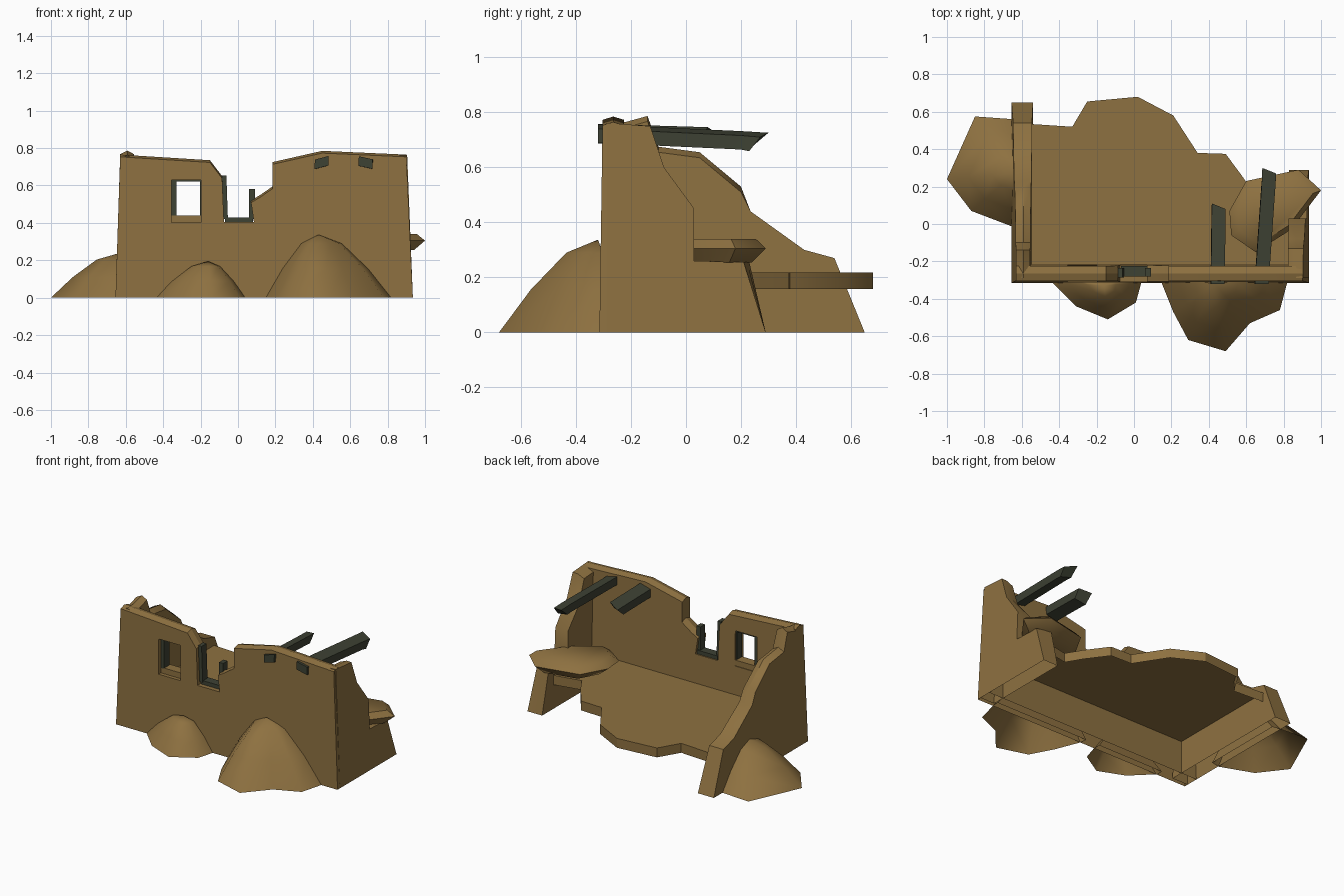
import bpy, bmesh, math

if "Cube" in bpy.data.objects:
    bpy.data.objects.remove(bpy.data.objects["Cube"])


def material(name, rgb):
    m = bpy.data.materials.new(name)
    m.diffuse_color = (*rgb, 1)
    m.use_nodes = True
    m.node_tree.nodes["Principled BSDF"].inputs["Base Color"].default_value = m.diffuse_color
    return m


CLAY = material("mud brick", (0.27, 0.165, 0.052))
WOOD = material("weathered dark wood", (0.048, 0.054, 0.034))


def shade(ob, angle):
    bpy.ops.object.select_all(action='DESELECT')
    bpy.context.view_layer.objects.active = ob
    ob.select_set(True)
    bpy.ops.object.shade_smooth_by_angle(angle=math.radians(angle))


def loft(name, rings, mat, tip=None, angle=32, open_below=None):
    """Skin a stack of equal-length point rings, capped or ending in a tip."""
    bm = bmesh.new()
    rows = [[bm.verts.new(p) for p in r] for r in rings]
    n = len(rows[0])
    for a, b in zip(rows, rows[1:]):
        for i in range(n):
            j = (i + 1) % n
            bm.faces.new((a[i], a[j], b[j], b[i]))
    bm.faces.new(rows[0][::-1])
    if tip:
        t = bm.verts.new(tip)
        for i in range(n):
            bm.faces.new((rows[-1][i], rows[-1][(i + 1) % n], t))
    else:
        bm.faces.new(rows[-1])
    bmesh.ops.recalc_face_normals(bm, faces=bm.faces)
    if open_below is not None:  # leave the underside open
        drop = [f for f in bm.faces if all(v.co.z < open_below for v in f.verts)]
        bmesh.ops.delete(bm, geom=drop, context='FACES')
    me = bpy.data.meshes.new(name)
    bm.to_mesh(me)
    bm.free()
    me.materials.append(mat)
    ob = bpy.data.objects.new(name, me)
    bpy.context.collection.objects.link(ob)
    shade(ob, angle)
    return ob


def box(name, x0, x1, y0, y1, z0, z1, mat, lean=0.0):
    rings = [[(x0 + d, y0, z), (x1 + d, y0, z), (x1 + d, y1, z), (x0 + d, y1, z)]
             for z, d in ((z0, 0), (z1, lean))]
    return loft(name, rings, mat)


def scaled(pts, c, f, z):
    return [(c[0] + (x - c[0]) * f, c[1] + (y - c[1]) * f, z) for x, y in pts]


def worn(profile, amount):
    """Lower the upper edge of a wall profile so its crest is rounded."""
    return [(p, z - amount * (z > 0.5)) for p, z in profile]


# Front wall: broken skyline with a notch where a window has collapsed
front = [(-0.655, 0), (-0.63, 0.765), (-0.15, 0.735), (-0.085, 0.65), (-0.075, 0.405),
         (0.085, 0.405), (0.07, 0.52), (0.12, 0.55), (0.185, 0.595), (0.185, 0.725),
         (0.45, 0.785), (0.90, 0.765), (0.935, 0)]
wall = loft("front_wall", [[(x, -0.315 + 0.015 * z, z) for x, z in worn(front, 0.012)],
                           [(x, -0.265, z) for x, z in front],
                           [(x, -0.21 - 0.02 * z, z) for x, z in worn(front, 0.012)]], CLAY)
cutter = box("window_cutter", -0.355, -0.198, -0.5, 0, 0.403, 0.63, CLAY)
cutter.hide_render = True
mod = wall.modifiers.new("window", 'BOOLEAN')
mod.operation, mod.solver, mod.object = 'DIFFERENCE', 'EXACT', cutter
bpy.context.view_layer.objects.active = wall
bpy.ops.object.modifier_apply(modifier=mod.name)
bpy.data.objects.remove(cutter)
bm = bmesh.new()
bm.from_mesh(wall.data)
bmesh.ops.delete(bm, geom=[f for f in bm.faces if all(v.co.z < 0.001 for v in f.verts)], context='FACES')
bm.to_mesh(wall.data)
bm.free()
shade(wall, 20)

# Side walls, crumbling towards the back
left = [(-0.29, 0), (-0.29, 0.762), (-0.22, 0.765), (-0.14, 0.787), (-0.10, 0.675), (0.05, 0.655),
        (0.20, 0.53), (0.235, 0.44), (0.43, 0.30), (0.54, 0.27), (0.65, 0)]
loft("left_wall", [[(-0.655 + 0.033 * z, y, z) for y, z in worn(left, 0.02)],
                   [(-0.592, y, z) for y, z in left],
                   [(-0.54 - 0.02 * z, y, z) for y, z in worn(left, 0.02)]],
     CLAY, angle=40, open_below=0.001)
right = [(-0.29, 0), (-0.29, 0.762), (-0.13, 0.75), (-0.08, 0.60), (0.03, 0.45),
         (0.03, 0.26), (0.21, 0.255), (0.29, 0)]
loft("right_wall", [[(0.935 - 0.04 * z, y, z) for y, z in right],
                    [(0.87, y + 0.05 * z * (y > 0.1), z) for y, z in right],
                    [(0.83 - 0.01 * z, y + 0.08 * z * (y > 0.1), z) for y, z in worn(right, 0.02)]],
     CLAY, angle=40, open_below=0.001)

# Broken floor: a crust with a rim, open underneath
floor = [(-0.56, -0.23), (0.85, -0.23), (0.85, 0.18), (0.65, 0.14), (0.59, 0.24), (0.49, 0.375),
         (0.34, 0.38), (0.21, 0.58), (0.02, 0.68), (-0.25, 0.655), (-0.33, 0.52), (-0.56, 0.535)]
loft("floor_slab", [[(x, y, z) for x, y in floor] for z in (0.157, 0.218)], CLAY, open_below=0.16)

# Fallen slab resting on the right wall
slab = [(0.52, -0.06), (0.65, -0.15), (0.84, -0.03), (1.0, 0.18), (0.88, 0.29), (0.60, 0.23), (0.51, 0.07)]
loft("fallen_slab", [scaled(slab, (0.76, 0.09), f, z)
                     for f, z in ((0.75, 0.254), (1.0, 0.305), (0.82, 0.34))], CLAY, angle=50)

# Rubble mounds heaped against the walls
mounds = {
    "rubble_front_left": ([(-0.44, -0.27), (-0.44, -0.31), (-0.31, -0.44), (-0.14, -0.51),
                           (0.01, -0.42), (0.04, -0.31), (0.04, -0.27)], (-0.16, -0.33, 0.195)),
    "rubble_front_right": ([(0.14, -0.27), (0.15, -0.32), (0.21, -0.47), (0.29, -0.62), (0.49, -0.68),
                            (0.62, -0.53), (0.78, -0.46), (0.82, -0.31), (0.82, -0.27)], (0.43, -0.32, 0.337)),
    "rubble_left": ([(-0.60, 0.0), (-0.66, -0.01), (-0.87, 0.07), (-1.0, 0.24), (-0.85, 0.575),
                     (-0.64, 0.56), (-0.60, 0.55)], (-0.64, 0.27, 0.237)),
}
for name, (base, peak) in mounds.items():
    rings = [scaled(base, peak, f, peak[2] * h) for f, h in ((1, 0), (0.68, 0.46), (0.32, 0.86))]
    loft(name, rings, CLAY, peak, angle=60, open_below=0.001)

# Roof beams with splintered ends
for name, x0, x1, y1, drop, tilt in (("short_beam", 0.447, 0.452, 0.11, 0.012, 0.010),
                                     ("long_beam", 0.682, 0.722, 0.30, 0.030, -0.008)):
    rings = []
    for x, ys, d in ((x0, [-0.32] * 4, 0), (x0 + 0.9 * (x1 - x0), [y1 - 0.10] * 4, drop * 0.8),
                     (x1, [y1 - 0.06, y1 - 0.07, y1 - 0.03, y1], drop)):
        rings.append([(x - 0.038, ys[0], 0.697 - tilt - d), (x + 0.036, ys[1], 0.697 + tilt - d),
                      (x + 0.038, ys[2], 0.748 + tilt - d), (x - 0.036, ys[3], 0.748 - tilt - d)])
    loft(name, rings, WOOD)

# Whole window: wooden frame on a clay sill
box("window_sill", -0.356, -0.197, -0.285, -0.222, 0.40, 0.44, CLAY)
box("window_left_post", -0.357, -0.33, -0.285, -0.23, 0.435, 0.63, WOOD)
box("window_right_post", -0.204, -0.197, -0.285, -0.23, 0.435, 0.63, WOOD)
box("window_lintel", -0.356, -0.197, -0.284, -0.231, 0.62, 0.632, WOOD)

# Collapsed window: leftover frame
box("broken_sill", -0.07, 0.08, -0.28, -0.225, 0.402, 0.43, WOOD)
box("broken_left_post", -0.078, -0.054, -0.285, -0.235, 0.42, 0.652, WOOD, lean=-0.008)
box("broken_right_post", 0.06, 0.09, -0.28, -0.235, 0.42, 0.58, WOOD)
